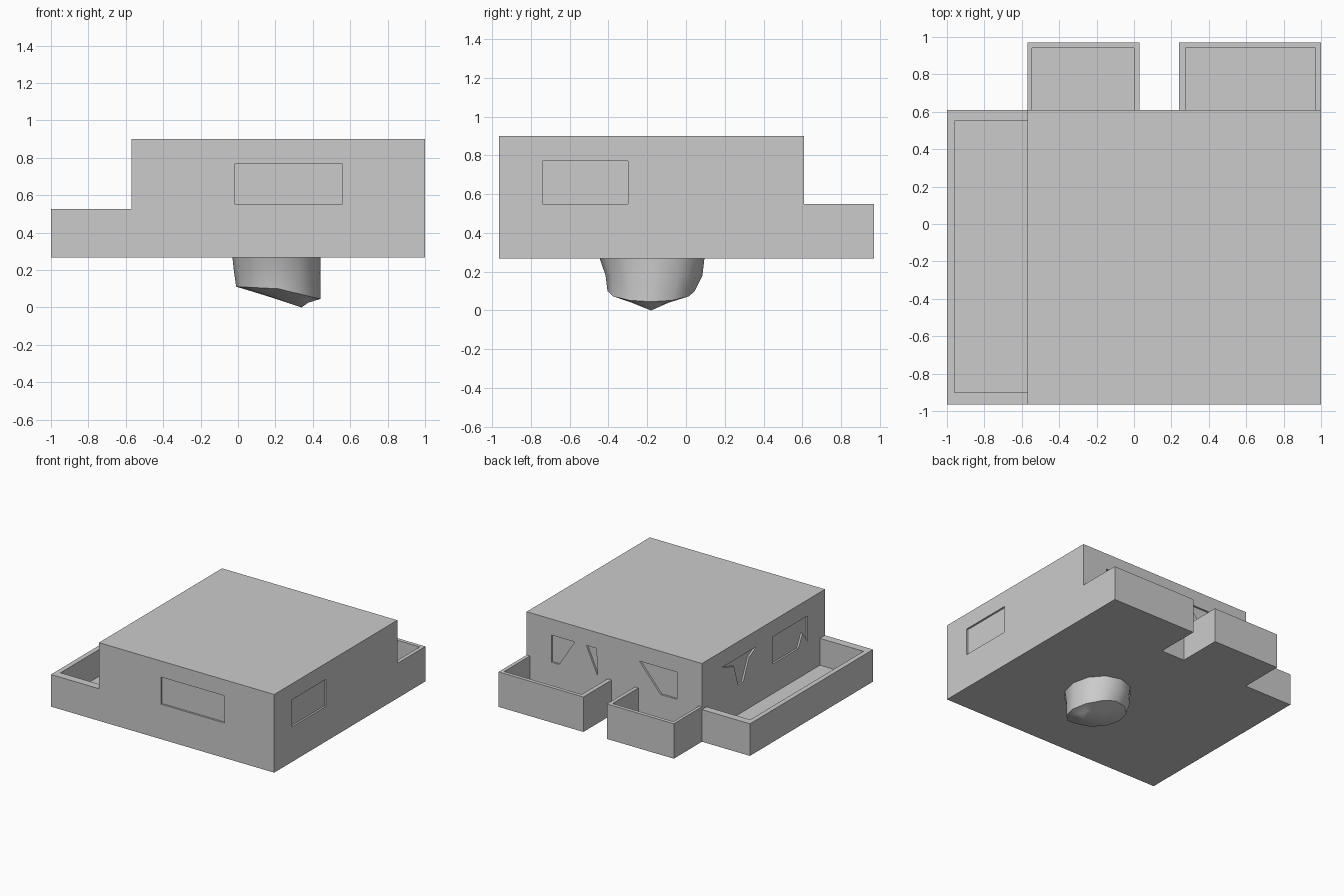
import bpy, bmesh, math
from mathutils import Vector

if "Cube" in bpy.data.objects:
    bpy.data.objects.remove(bpy.data.objects["Cube"])

BOTTOM, TOP, FLOOR = 0.267, 0.9, 0.31
X0, X1, Y0, Y1 = -0.57, 1.0, -0.965, 0.61
DEPTH = 0.015


def add_prism(bm, pts, direction):
    """Extrude a planar outline along a direction vector."""
    face = bm.faces.new([bm.verts.new(p) for p in pts])
    ext = bmesh.ops.extrude_face_region(bm, geom=[face])
    moved = [g for g in ext["geom"] if isinstance(g, bmesh.types.BMVert)]
    bmesh.ops.translate(bm, verts=moved, vec=Vector(direction))


def finish(bm, name):
    bmesh.ops.recalc_face_normals(bm, faces=bm.faces[:])
    mesh = bpy.data.meshes.new(name)
    bm.to_mesh(mesh)
    bm.free()
    obj = bpy.data.objects.new(name, mesh)
    bpy.context.collection.objects.link(obj)
    return obj


def slab(name, outline, z0, z1):
    bm = bmesh.new()
    add_prism(bm, [(x, y, z0) for x, y in outline], (0, 0, z1 - z0))
    return finish(bm, name)


def rect(a0, b0, a1, b1):
    return [(a0, b0), (a1, b0), (a1, b1), (a0, b1)]


# Main storey
house = slab("main_block", rect(X0, Y0, X1, Y1), BOTTOM, TOP)

# Shallow window recesses: outlines as (along wall, z)
front = [rect(-0.015, 0.55, 0.555, 0.77)]
right = [rect(-0.74, 0.55, -0.30, 0.77)]
left = [[(-0.29, 0.77), (-0.74, 0.77), (-0.74, 0.565), (-0.676, 0.655),
         (-0.624, 0.55), (-0.29, 0.55)],
        [(0.353, 0.77), (-0.084, 0.77), (0.006, 0.72), (0.083, 0.55),
         (0.147, 0.55), (0.2, 0.72)]]
back = [[(0.78, 0.77), (0.57, 0.77), (0.71, 0.55), (0.78, 0.55)],
        [(0.465, 0.77), (0.375, 0.77), (0.365, 0.55)],
        [(-0.01, 0.77), (-0.345, 0.77), (-0.345, 0.55), (-0.2, 0.55)]]
bm = bmesh.new()
for outlines, axis, wall, sign in ((front, "y", Y0, 1), (back, "y", Y1, -1),
                                   (left, "x", X0, 1), (right, "x", X1, -1)):
    start = wall - sign * 0.05
    reach = sign * (0.05 + DEPTH)
    for o in outlines:
        if axis == "y":
            add_prism(bm, [(a, start, z) for a, z in o], (0, reach, 0))
        else:
            add_prism(bm, [(start, a, z) for a, z in o], (reach, 0, 0))
cutter = finish(bm, "window_cutter")
cutter.hide_render = True
mod = house.modifiers.new("windows", "BOOLEAN")
mod.operation = "DIFFERENCE"
mod.solver = "EXACT"
mod.object = cutter
bpy.context.view_layer.objects.active = house
bpy.ops.object.modifier_apply(modifier=mod.name)
bpy.data.objects.remove(cutter)

# Side terrace: C-shaped parapet around a floor
slab("terrace_parapet", [(X0, Y0), (-1, Y0), (-1, Y1), (X0, Y1),
                         (X0, 0.55), (-0.96, 0.55), (-0.96, -0.90), (X0, -0.90)],
     BOTTOM, 0.527)
slab("terrace_floor", rect(-0.96, -0.90, X0, 0.55), BOTTOM, FLOOR)

# Two rear balconies
for side, a, b, ia, ib in (("left", X0, 0.03, -0.545, 0.0),
                           ("right", 0.24, 1.0, 0.275, 0.97)):
    slab(side + "_balcony_parapet",
         [(a, Y1), (a, 0.97), (b, 0.97), (b, Y1),
          (ib, Y1), (ib, 0.94), (ia, 0.94), (ia, Y1)], BOTTOM, 0.55)
    slab(side + "_balcony_floor", rect(ia, Y1, ib, 0.94), BOTTOM, FLOOR)

# Rock under the slab: tilted rings closing to a low point
SIDES = 12
# centre x, centre y, radius x, radius y, height, tilt down toward +x
rings = [(0.205, -0.175, 0.235, 0.27, 0.268, 0),
         (0.21, -0.165, 0.23, 0.25, 0.18, 0),
         (0.215, -0.18, 0.225, 0.225, 0.10, 0.055),
         (0.265, -0.185, 0.11, 0.11, 0.055, 0.03)]
bm = bmesh.new()
loops = []
for cx, cy, rx, ry, z, tilt in rings:
    loop = []
    for i in range(SIDES):
        t = 2 * math.pi * i / SIDES
        c = math.cos(t)
        h = z - tilt * c if c > 0 else z - 0.2 * tilt * c
        loop.append(bm.verts.new((cx + rx * c, cy + ry * math.sin(t), h)))
    loops.append(loop)
tip = bm.verts.new((0.34, -0.18, 0))
for i in range(SIDES):
    j = (i + 1) % SIDES
    for u, l in zip(loops, loops[1:]):
        bm.faces.new((u[i], u[j], l[j], l[i]))
    bm.faces.new((loops[-1][i], loops[-1][j], tip))
bm.faces.new(loops[0])
rock = finish(bm, "rock_base")
bpy.ops.object.select_all(action="DESELECT")
rock.select_set(True)
bpy.context.view_layer.objects.active = rock
bpy.ops.object.shade_smooth_by_angle(angle=math.radians(40))
